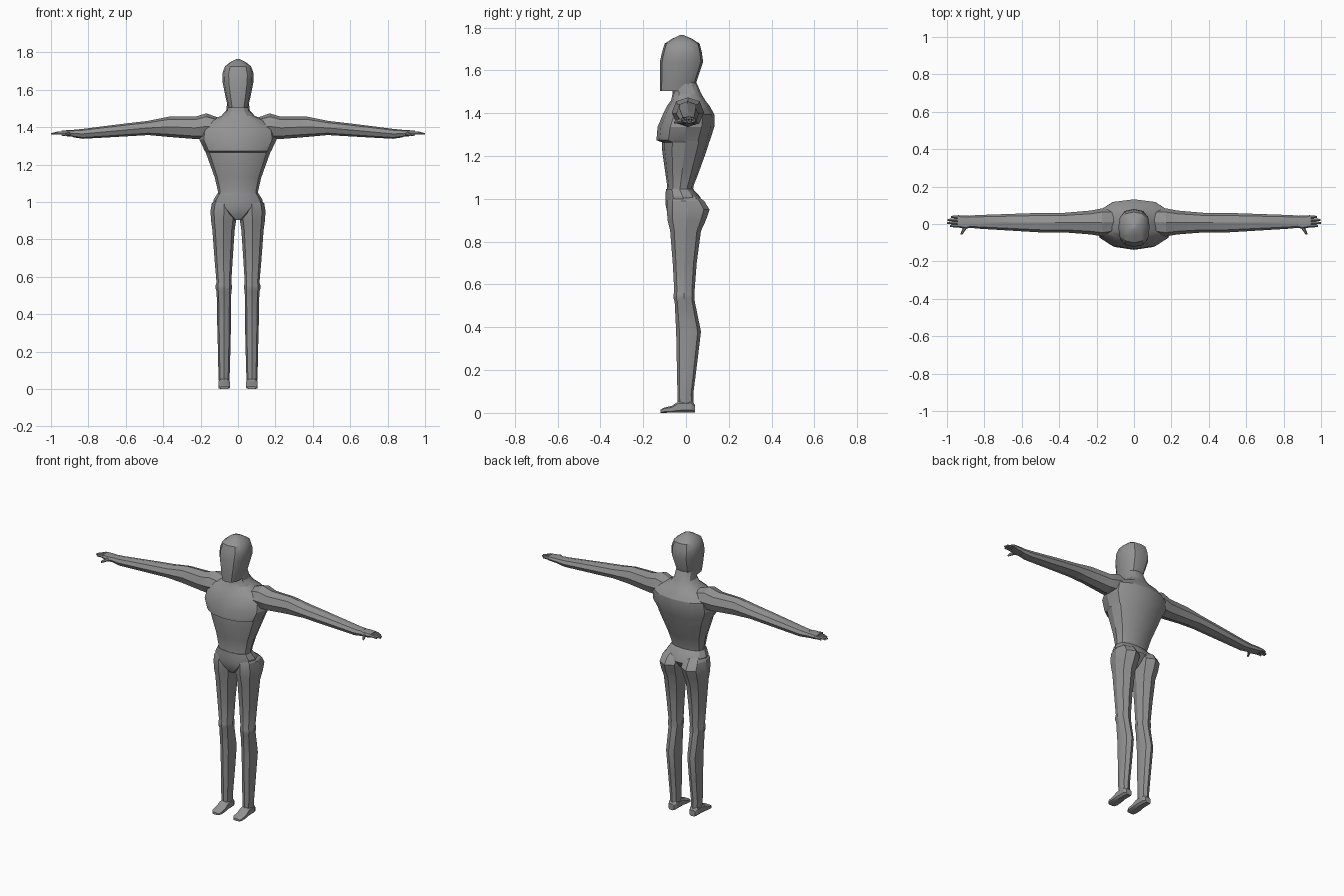
import bpy, bmesh, math
from mathutils import Vector

grey = bpy.data.materials.new("plain_grey")
grey.diffuse_color = (0.29, 0.29, 0.29, 1)


def oval(axis, t, a0, a1, b0, b1, n=8, p=1.0, turn=0.0):
    """Ring of n points across an axis; p below 1 makes it boxier."""
    pts = []
    for i in range(n):
        a = 2 * math.pi * (i + turn) / n
        c, s = math.cos(a), math.sin(a)
        u = (a0 + a1) / 2 + (a1 - a0) / 2 * math.copysign(abs(c) ** p, c)
        v = (b0 + b1) / 2 + (b1 - b0) / 2 * math.copysign(abs(s) ** p, s)
        pts.append({"x": (t, u, v), "y": (u, t, v), "z": (u, v, t)}[axis])
    return pts


def loft(name, parts, mirror=False, angle=28):
    """Skin each list of rings, cap the ends, optionally mirror left/right."""
    bm = bmesh.new()
    for rings in parts:
        vs = [[bm.verts.new(Vector(p)) for p in r] for r in rings]
        n = len(vs[0])
        for lo, hi in zip(vs, vs[1:]):
            for i in range(n):
                j = (i + 1) % n
                bm.faces.new((lo[i], lo[j], hi[j], hi[i]))
        bm.faces.new(vs[0][::-1])
        bm.faces.new(vs[-1])
    bmesh.ops.recalc_face_normals(bm, faces=bm.faces)
    me = bpy.data.meshes.new(name)
    bm.to_mesh(me)
    bm.free()
    me.materials.append(grey)
    ob = bpy.data.objects.new(name, me)
    bpy.context.collection.objects.link(ob)
    bpy.ops.object.select_all(action='DESELECT')
    ob.select_set(True)
    bpy.context.view_layer.objects.active = ob
    bpy.ops.object.shade_smooth_by_angle(angle=math.radians(angle))
    if mirror:
        ob.modifiers.new("mirror", 'MIRROR').use_mirror_merge = False
    return ob


# Torso and neck: z, half width, front y, back y (chest overhangs the belly)
torso = [(1.03, .108, -.092, .032), (1.06, .108, -.088, .035),
         (1.13, .124, -.098, .062), (1.23, .160, -.112, .098),
         (1.264, .172, -.112, .108), (1.274, .178, -.138, .112),
         (1.335, .207, -.133, .132), (1.395, .198, -.108, .132),
         (1.435, .155, -.088, .110), (1.46, .090, -.070, .090),
         (1.49, .063, -.063, .072), (1.545, .056, -.060, .048)]
loft("torso_and_neck", [[oval("z", z, -w, w, f, b, 12, .85)
                         for z, w, f, b in torso]])

# Pelvis, narrowing to the crotch
pelvis = [(.905, .022, -.070, .015), (.935, .070, -.088, .050),
          (.975, .130, -.096, .080), (1.01, .132, -.096, .066),
          (1.045, .111, -.094, .034)]
loft("pelvis", [[oval("z", z, -w, w, f, b, 12, .85)
                 for z, w, f, b in pelvis]])

# Head: flat mask-like face, pointed crown
head = [(1.503, .052, -.122, .040), (1.55, .064, -.122, .050),
        (1.64, .082, -.122, .080), (1.685, .084, -.112, .074),
        (1.725, .070, -.100, .064), (1.748, .042, -.065, .028),
        (1.765, .008, -.028, -.012)]
loft("head", [[oval("z", z, -w, w, f, b, 12, .75)
               for z, w, f, b in head]], angle=32)

# Legs with buttocks: z, inner x, outer x, front y, back y
leg = [(1.03, .020, .108, -.070, .030), (.99, .006, .141, -.086, .085),
       (.95, .004, .147, -.090, .110), (.90, .010, .144, -.086, .093),
       (.85, .018, .137, -.074, .070), (.70, .028, .126, -.062, .050),
       (.57, .036, .115, -.055, .040), (.555, .033, .119, -.058, .040),
       (.535, .033, .119, -.058, .040), (.52, .036, .114, -.053, .041),
       (.38, .037, .112, -.046, .070), (.23, .040, .108, -.043, .052),
       (.09, .044, .105, -.040, .034), (.03, .046, .102, -.038, .036)]
loft("legs", [[oval("z", z, a, b, f, k, 8, .9)
               for z, a, b, f, k in leg]], True)

# Feet: y, inner x, outer x, top z
foot = [(.042, .054, .094, .040), (.025, .044, .104, .058),
        (-.035, .043, .105, .056), (-.065, .041, .107, .034),
        (-.105, .041, .107, .024), (-.120, .050, .098, .014)]
loft("feet", [[oval("y", y, a, b, 0, z, 8, .6, .5)
               for y, a, b, z in foot]], True)

# Arms and shoulders: x, bottom z, top z, front y, back y
arm = [(.07, 1.37, 1.440, -.050, .080), (.17, 1.335, 1.474, -.066, .084),
       (.23, 1.337, 1.456, -.056, .072), (.37, 1.348, 1.456, -.045, .060),
       (.48, 1.358, 1.434, -.046, .060), (.60, 1.351, 1.420, -.039, .056),
       (.83, 1.338, 1.391, -.025, .048), (.88, 1.346, 1.386, -.020, .045)]
loft("arms", [[oval("x", x, f, k, a, b, 8, .9)
               for x, a, b, f, k in arm]], True)

# Hands: palm, four fingers and a forward-curling thumb
palm = [oval("x", x, f, k, a, b, 8, .7) for x, a, b, f, k in
        [(.87, 1.348, 1.384, -.018, .043), (.90, 1.350, 1.385, -.026, .046),
         (.945, 1.355, 1.382, -.018, .046)]]
fingers = []
for i, tip in enumerate((.985, 1.0, .997, .978)):
    y = -.010 + .016 * i
    fingers.append([oval("x", x, y - r, y + r, z - r, z + r, 6)
                    for x, r, z in [(.935, .009, 1.369),
                                    ((.94 + tip) / 2, .008, 1.369),
                                    (tip, .005, 1.364)]])
thumb = [oval("y", y, x - r, x + r, z - r, z + r, 6) for y, x, r, z in
         [(.0, .895, .013, 1.366), (-.030, .908, .010, 1.364),
          (-.045, .918, .008, 1.360), (-.057, .922, .005, 1.357)]]
loft("hands", [palm, thumb] + fingers, True)
